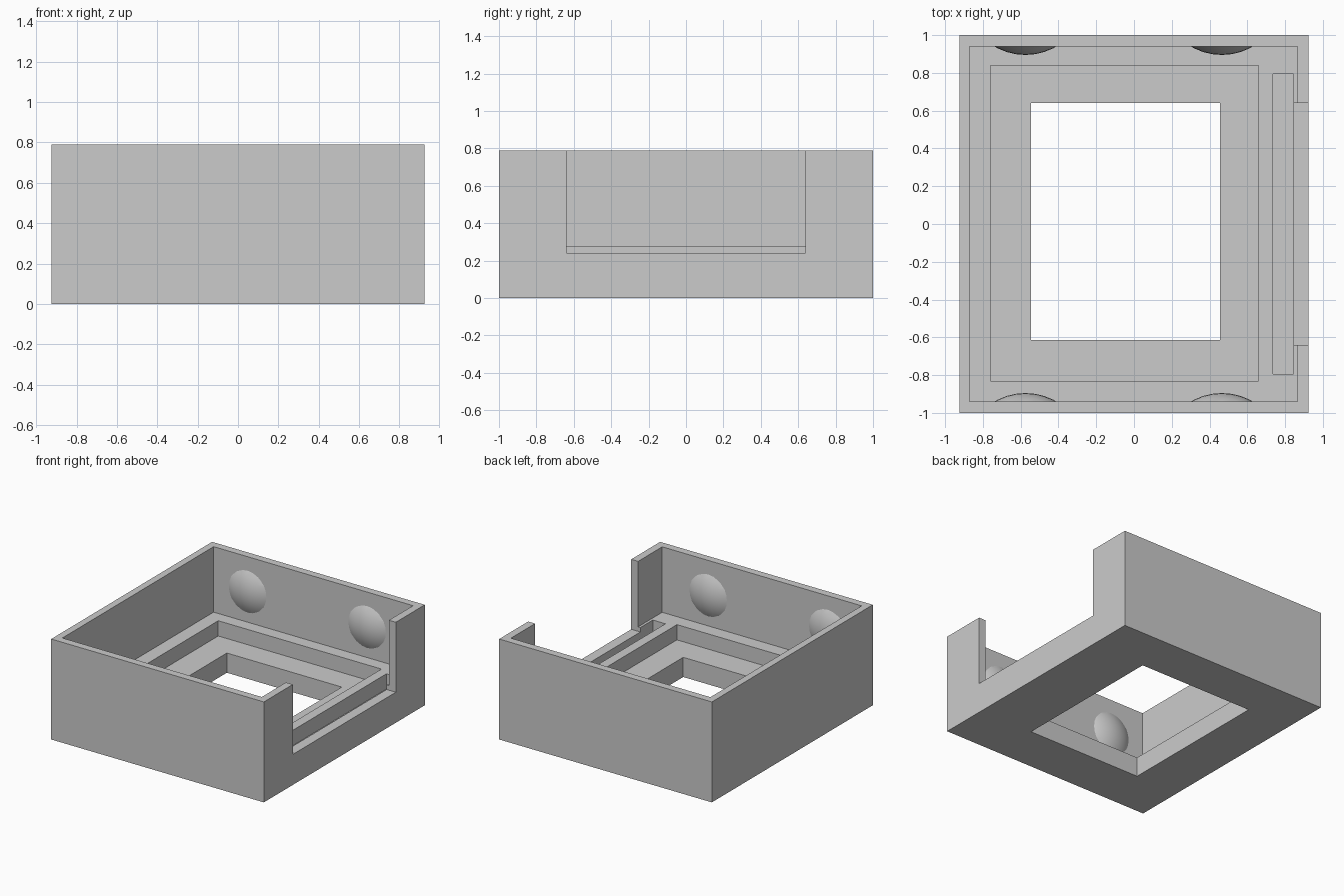
import bpy, bmesh
from mathutils import Vector, Matrix

if "Cube" in bpy.data.objects:
    bpy.data.objects.remove(bpy.data.objects["Cube"], do_unlink=True)

grey = bpy.data.materials.new("plain_grey")
grey.use_nodes = True
colour = (0.6, 0.6, 0.6, 1)
grey.diffuse_color = colour
grey.node_tree.nodes["Principled BSDF"].inputs["Base Color"].default_value = colour


def add_object(name, bm):
    mesh = bpy.data.meshes.new(name)
    bm.to_mesh(mesh)
    bm.free()
    mesh.materials.append(grey)
    obj = bpy.data.objects.new(name, mesh)
    bpy.context.collection.objects.link(obj)
    return obj


def box(name, x, y, z):
    """Box from (min, max) pairs."""
    bm = bmesh.new()
    size = Vector((x[1] - x[0], y[1] - y[0], z[1] - z[0]))
    mid = Vector((x[0] + x[1], y[0] + y[1], z[0] + z[1])) / 2
    bmesh.ops.create_cube(bm, size=1, matrix=Matrix.Translation(mid) @ Matrix.Diagonal(size.to_4d()))
    return add_object(name, bm)


HEIGHT, FLOOR, STEP, SILL = 0.79, 0.275, 0.155, 0.24
WALL_Y = 0.94
ABOVE = HEIGHT + 0.2

# Open tray, carved from a solid block
tray = box("tray", (-0.925, 0.925), (-1, 1), (0, HEIGHT))
cutters = [
    box("cavity_cutter", (-0.87, 0.865), (-WALL_Y, WALL_Y), (FLOOR, ABOVE)),
    box("recess_cutter", (-0.76, 0.66), (-0.83, 0.84), (STEP, ABOVE)),
    box("opening_cutter", (-0.545, 0.455), (-0.615, 0.64), (-0.2, ABOVE)),
    box("groove_cutter", (0.735, 0.845), (-0.795, 0.795), (STEP, FLOOR + 0.1)),
    box("side_notch_cutter", (0.845, 1.1), (-0.64, 0.64), (SILL, ABOVE)),
]
bpy.context.view_layer.objects.active = tray
for cutter in cutters:
    cutter.hide_render = True
    mod = tray.modifiers.new(cutter.name, "BOOLEAN")
    mod.operation = "DIFFERENCE"
    mod.solver = "EXACT"
    mod.object = cutter
    bpy.ops.object.modifier_apply(modifier=mod.name)
    bpy.data.objects.remove(cutter, do_unlink=True)

# Shallow round bumps on the inner faces of the front and back walls
RADIUS, RISE = 0.325, 0.045
for side, label in ((-1, "front"), (1, "back")):
    for x, end in ((-0.575, "right"), (0.465, "left")):
        bm = bmesh.new()
        centre = Vector((x, side * (WALL_Y - RISE + RADIUS), 0.515))
        bmesh.ops.create_uvsphere(bm, u_segments=40, v_segments=24, radius=RADIUS,
                                  matrix=Matrix.Translation(centre))
        bmesh.ops.bisect_plane(bm, geom=bm.verts[:] + bm.edges[:] + bm.faces[:],
                               plane_co=(0, side * (WALL_Y + 0.001), 0),
                               plane_no=(0, side, 0), clear_outer=True)
        for face in bm.faces:
            face.smooth = True
        add_object(f"{label}_{end}_bump", bm)
